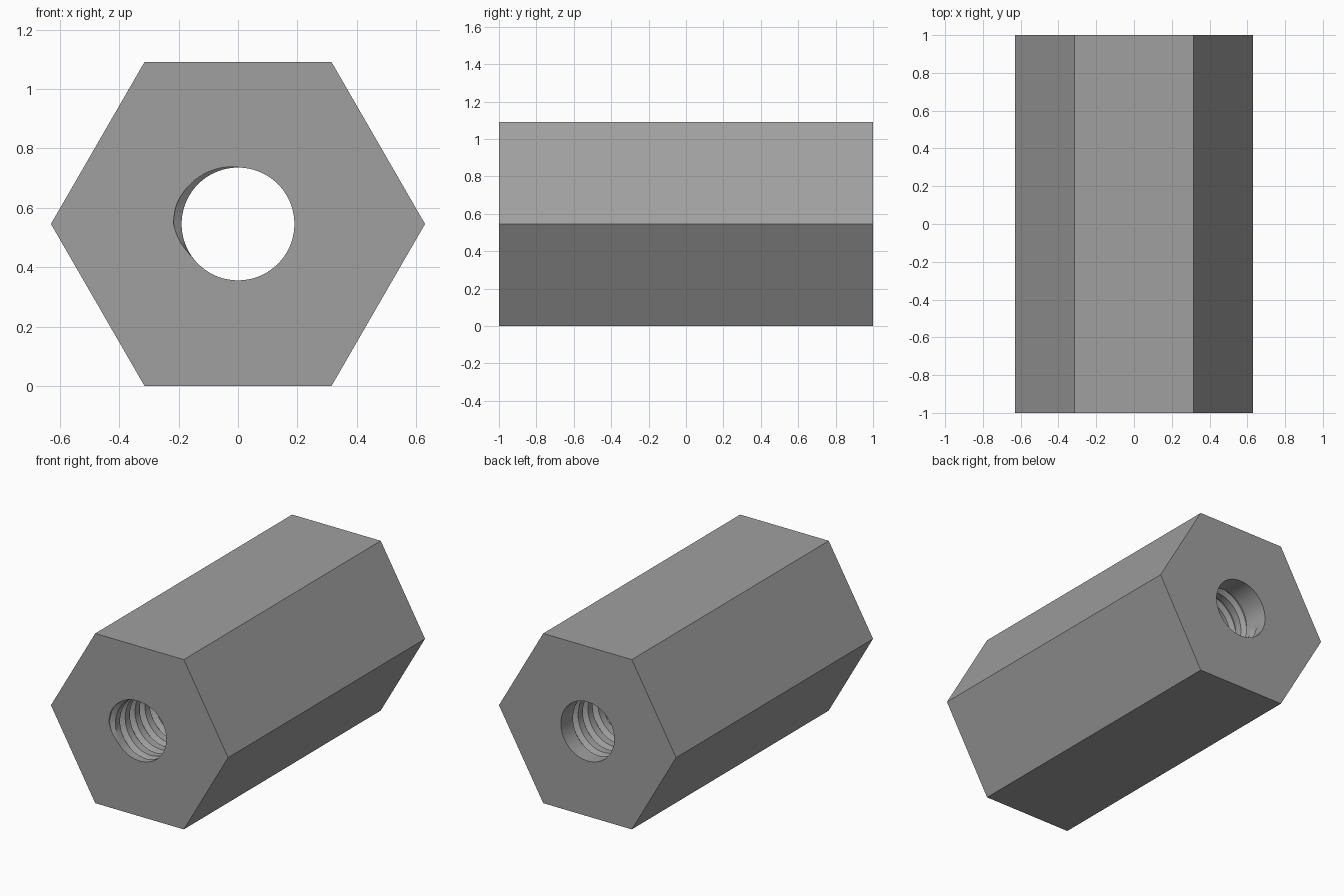
import bpy
import bmesh
import math

if "Cube" in bpy.data.objects:
    bpy.data.objects.remove(bpy.data.objects["Cube"])

HEX_R = 0.63                              # corner radius of the hexagon
MID_Z = HEX_R * math.cos(math.pi / 6)     # bore axis height
BORE_R, DEPTH, PITCH = 0.19, 0.027, 0.1   # thread crest radius, groove depth, pitch
TURNS, COLS = 19.0, 72


def clamp(v, lo, hi):
    return max(lo, min(hi, v))


def bore_radius(y, turn):
    """Radius of the threaded bore at depth y, on the column at this fraction of a turn."""
    r = BORE_R
    for k in range(-1, 21):
        t = k + turn
        off = abs((y + 1) / PITCH - t)
        fade = clamp(min((t + 0.1) / 0.1, (TURNS - t) / 0.1), 0, 1)
        r = max(r, BORE_R + DEPTH * fade * clamp((0.26 - off) / 0.21, 0, 1))
    return r


bm = bmesh.new()

# Threaded bore: columns of points along the axis, following the helix
columns = []
for i in range(COLS + 1):
    turn = i / COLS
    a = math.pi - turn * math.tau
    ys = [-1 + PITCH * (k + turn + c) for k in range(-1, 21) for c in (-0.26, -0.05, 0.05, 0.26)]
    col = []
    for y in [-1] + [clamp(y, -1, 1) for y in ys] + [1]:
        r = bore_radius(y, turn)
        col.append(bm.verts.new((r * math.cos(a), y, MID_Z + r * math.sin(a))))
    columns.append(col)
for p, q in zip(columns, columns[1:]):
    for j in range(len(p) - 1):
        bm.faces.new((p[j], p[j + 1], q[j + 1], q[j]))
bmesh.ops.remove_doubles(bm, verts=bm.verts[:], dist=1e-5)

# Hexagonal outside
rings = [[bm.verts.new((HEX_R * math.cos(n * math.pi / 3), y,
                        MID_Z + HEX_R * math.sin(n * math.pi / 3))) for n in range(6)]
         for y in (-1, 1)]
for n in range(6):
    m = (n + 1) % 6
    bm.faces.new((rings[0][n], rings[0][m], rings[1][m], rings[1][n]))

# Flat end faces around the bore
for y in (-1, 1):
    edges = [e for e in bm.edges if e.is_boundary and all(abs(v.co.y - y) < 1e-4 for v in e.verts)]
    bmesh.ops.triangle_fill(bm, edges=edges, use_beauty=True, normal=(0, y, 0))
bmesh.ops.recalc_face_normals(bm, faces=bm.faces[:])

mesh = bpy.data.meshes.new("hex_standoff")
bm.to_mesh(mesh)
bm.free()
standoff = bpy.data.objects.new("hex_standoff", mesh)
bpy.context.collection.objects.link(standoff)

# Plain grey metal
metal = bpy.data.materials.new("grey_metal")
metal.diffuse_color = (0.35, 0.35, 0.35, 1)
metal.use_nodes = True
metal.node_tree.nodes["Principled BSDF"].inputs["Base Color"].default_value = metal.diffuse_color
mesh.materials.append(metal)

bpy.context.view_layer.objects.active = standoff
standoff.select_set(True)
bpy.ops.object.shade_smooth_by_angle(angle=math.radians(30))
